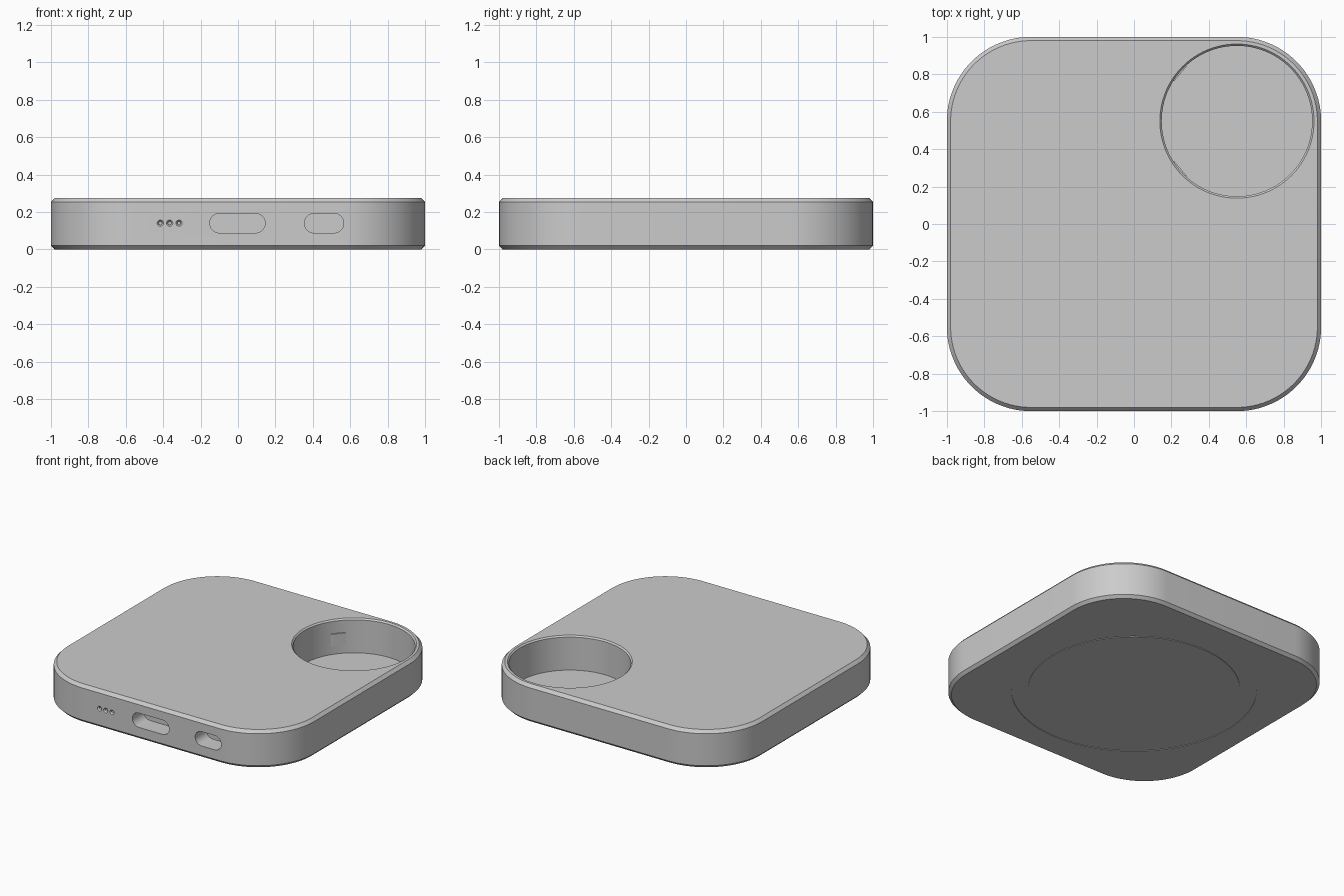
import bpy, bmesh, math
from mathutils import Matrix, Vector

if "Cube" in bpy.data.objects:
    bpy.data.objects.remove(bpy.data.objects["Cube"])

grey = bpy.data.materials.new("light_grey")
grey.use_nodes = True
GREY = (0.6, 0.6, 0.6, 1)
grey.diffuse_color = GREY
grey.node_tree.nodes["Principled BSDF"].inputs["Base Color"].default_value = GREY

HEIGHT = 0.275
POCKET = Vector((0.55, 0.55, 0))   # concentric with the corner rounding


def rounded_rect(hx, hy, r, seg):
    """Counter-clockwise outline of a rounded rectangle."""
    pts = []
    for i, (sx, sy) in enumerate([(1, 1), (-1, 1), (-1, -1), (1, -1)]):
        for k in range(seg + 1):
            a = (i + k / seg) * math.pi / 2
            pts.append((sx * (hx - r) + r * math.cos(a),
                        sy * (hy - r) + r * math.sin(a)))
    return pts


def loft(name, sections, matrix=Matrix()):
    """Closed solid through stacked (outline, z) sections."""
    bm = bmesh.new()
    rings = [[bm.verts.new((x, y, z)) for x, y in outline] for outline, z in sections]
    for low, high in zip(rings, rings[1:]):
        for i in range(len(low)):
            j = (i + 1) % len(low)
            bm.faces.new((low[i], low[j], high[j], high[i]))
    bm.faces.new(rings[0][::-1])
    bm.faces.new(rings[-1])
    bmesh.ops.remove_doubles(bm, verts=bm.verts, dist=1e-5)
    bm.transform(matrix)
    bmesh.ops.recalc_face_normals(bm, faces=bm.faces)
    mesh = bpy.data.meshes.new(name)
    bm.to_mesh(mesh)
    bm.free()
    obj = bpy.data.objects.new(name, mesh)
    bpy.context.collection.objects.link(obj)
    mesh.materials.append(grey)
    return obj


def circle(r, seg=96):
    return [(r * math.cos(2 * math.pi * i / seg), r * math.sin(2 * math.pi * i / seg))
            for i in range(seg)]


def activate(obj):
    bpy.ops.object.select_all(action='DESELECT')
    obj.select_set(True)
    bpy.context.view_layer.objects.active = obj


def cut(target, cutter):
    mod = target.modifiers.new("cut", 'BOOLEAN')
    mod.operation, mod.solver, mod.object = 'DIFFERENCE', 'EXACT', cutter
    activate(target)
    bpy.ops.object.modifier_apply(modifier=mod.name)
    bpy.data.objects.remove(cutter)


# Body: rounded slab with chamfered top and bottom edges
def outline(inset):
    return rounded_rect(1 - inset, 1 - inset, 0.45 - inset, 24)


body = loft("body", [(outline(0.02), 0), (outline(0), 0.02),
                     (outline(0), HEIGHT - 0.022), (outline(0.02), HEIGHT)])

# Round pocket with a small chamfer at its rim
cut(body, loft("pocket_cutter",
               [(circle(0.402), 0.025), (circle(0.402), HEIGHT - 0.01),
                (circle(0.412), HEIGHT), (circle(0.412), HEIGHT + 0.1)],
               Matrix.Translation(POCKET)))

# Front openings: local z runs into the body along +y
def front(x, z=0.14):
    return Matrix.Translation((x, -1, z)) @ Matrix.Rotation(-math.pi / 2, 4, 'X')


for x, half_width in ((-0.003, 0.148), (0.46, 0.105)):
    slot = rounded_rect(half_width, 0.052, 0.052, 10)
    cut(body, loft("slot_cutter", [(slot, -0.05), (slot, 0.13)], front(x)))

# Three countersunk pin holes
for x in (-0.415, -0.365, -0.315):
    cut(body, loft("pin_cutter", [(circle(0.017, 24), -0.05), (circle(0.017, 24), 0),
                                  (circle(0.009, 24), 0.01), (circle(0.009, 24), 0.04)],
                   front(x)))

# Shallow ring recess under the base
ring = loft("ring_cutter", [(circle(0.81, 128), -0.05), (circle(0.81, 128), 0.004)])
cut(ring, loft("ring_core", [(circle(0.70, 128), -0.1), (circle(0.70, 128), 0.1)]))
cut(body, ring)

activate(body)
bpy.ops.object.shade_smooth_by_angle(angle=math.radians(30))

# Two small flat contact pads on the pocket wall
for side, angle in (("back", 140), ("front", 220)):
    turn = Matrix.Rotation(math.radians(angle), 4, 'Z')
    loft(side + "_contact_pad",
         [(rounded_rect(0.008, 0.052, 0.002, 2), 0.085),
          (rounded_rect(0.008, 0.052, 0.002, 2), 0.175)],
         Matrix.Translation(POCKET) @ turn @ Matrix.Translation((0.402, 0, 0)))
